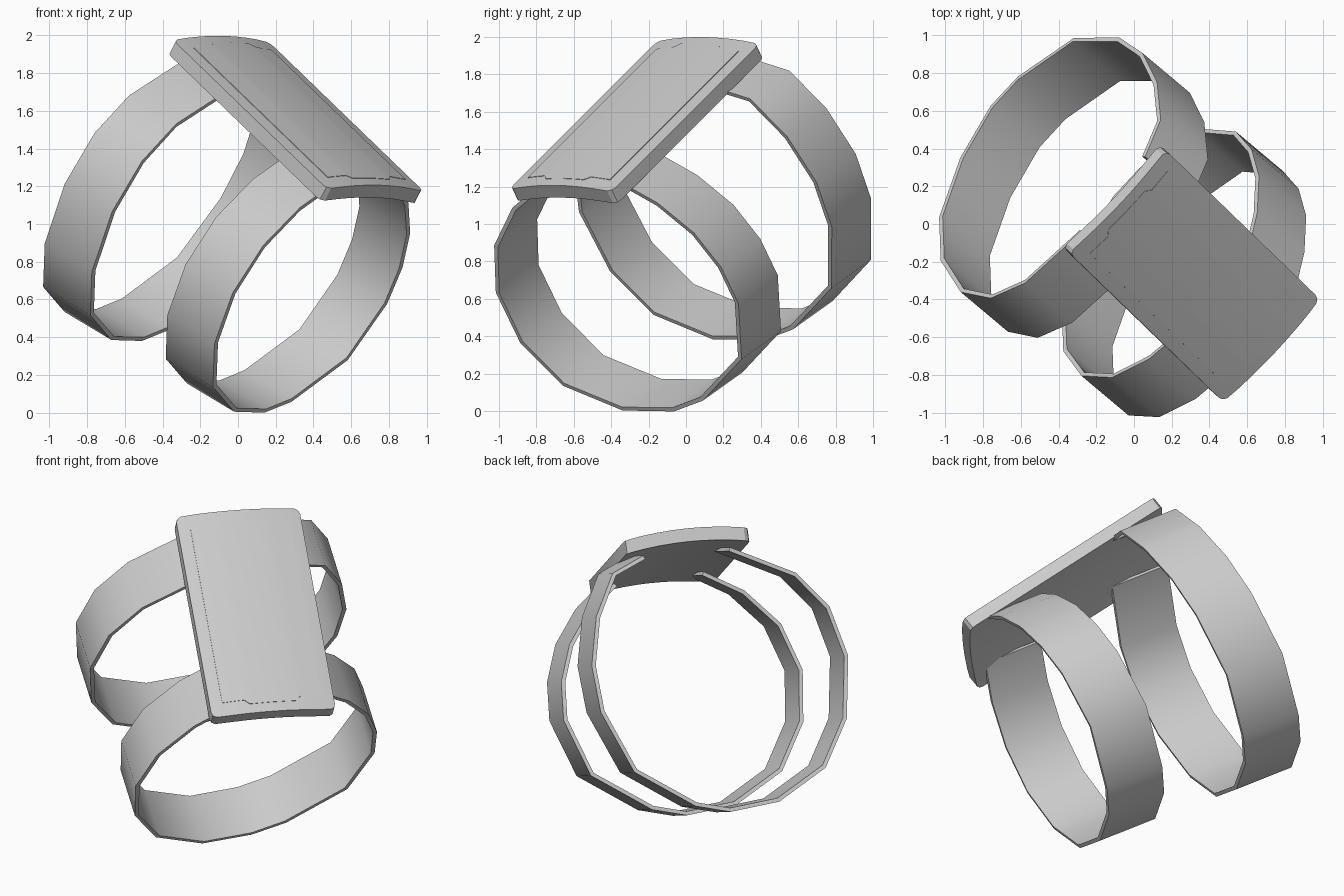
import bpy, bmesh, math
from mathutils import Vector

if "Cube" in bpy.data.objects:
    bpy.data.objects.remove(bpy.data.objects["Cube"])

# Plate frame: U along its length, V across, N outward from its face
U = Vector((0.59, -0.57, -0.57)).normalized()
V = Vector((0.687, 0.727, -0.02))
V = (V - U * V.dot(U)).normalized()
N = U.cross(V)
ORIGIN = Vector((0.325, -0.28, 1.583))
parts = []


def place(a, b, c):
    return ORIGIN + U * a + V * b + N * c


def make(name, verts, faces, angle):
    bm = bmesh.new()
    vs = [bm.verts.new(p) for p in verts]
    for f in faces:
        bm.faces.new([vs[i] for i in f])
    bmesh.ops.recalc_face_normals(bm, faces=bm.faces[:])
    mesh = bpy.data.meshes.new(name)
    bm.to_mesh(mesh)
    bm.free()
    mesh.shade_smooth()
    mesh.set_sharp_from_angle(angle=math.radians(angle))
    ob = bpy.data.objects.new(name, mesh)
    bpy.context.collection.objects.link(ob)
    parts.append(ob)
    return ob


def sweep(name, rings, angle):
    """Skin a row of four-point sections and cap both ends."""
    verts = [p for r in rings for p in r]
    n = len(rings)
    faces = [(0, 1, 2, 3), tuple(4 * n - 4 + k for k in range(4))]
    for i in range(n - 1):
        for k in range(4):
            j = (k + 1) % 4
            faces.append((4 * i + k, 4 * i + j, 4 * i + 4 + j, 4 * i + 4 + k))
    return make(name, verts, faces, angle)


def curved_slab(name, half, top, bottom):
    """Slab arched across its width; half lists (across, half length)."""
    columns = [(-b, l) for b, l in half] + [(0, half[-1][1])]
    columns += [(b, l) for b, l in reversed(half)]
    rings = []
    for b, l in columns:
        arch = 0.034 * (1 - (b / 0.372) ** 2)
        lo, hi = -l - 0.008, l - 0.006
        rings.append([place(lo, b, arch + top), place(hi, b, arch + top),
                      place(hi, b, arch + bottom), place(lo, b, arch + bottom)])
    return sweep(name, rings, 30)


# Arched plate with small rounded corners
curved_slab("plate", [(0.374, 0.652), (0.367, 0.675), (0.345, 0.690), (0.26, 0.692),
                      (0.17, 0.692), (0.08, 0.692)], 0.0, -0.08)

# Very thin face panel with a shallow step at each end
curved_slab("face_panel", [(0.30, 0.60), (0.17, 0.60), (0.14, 0.63)], 0.003, -0.02)

# Faceted straps, open under the plate; profile in (across, outward)
body = [(0.62, -1.17), (0.27, -1.40), (0.06, -1.45), (-0.25, -1.41),
        (-0.56, -1.23), (-0.726, -0.95)]
WIDTH = Vector((0.25, -0.21, -0.15))
THICK = 0.024
MIDDLE = Vector((0, -0.72))


def strap(name, start, end, shift):
    pts = [Vector(p) for p in start + body + end]
    rings = []
    for i, p in enumerate(pts):
        t = (pts[min(i + 1, len(pts) - 1)] - pts[max(i - 1, 0)]).normalized()
        inward = Vector((t.y, -t.x))
        if inward.dot(MIDDLE - p) < 0:
            inward.negate()
        # each strap leans slightly along the plate
        lean = (0.60 - 0.16 * p.x - 0.05 * p.y) if p.x > 0 else (0.55 - 0.18 * p.x - 0.09 * p.y)
        edge = [place(lean, s.x, s.y) + shift for s in (p, p + inward * THICK)]
        rings.append([edge[0], edge[0] - WIDTH, edge[1] - WIDTH, edge[1]])
    return sweep(name, rings, 45)


strap("lower_strap", [(0.33, -0.04), (0.50, -0.18), (0.65, -0.38), (0.73, -0.60), (0.745, -0.83)],
      [(-0.76, -0.64), (-0.66, -0.36), (-0.46, -0.15), (-0.22, -0.02)], Vector((0, 0, 0)))
strap("upper_strap", [(0.40, 0.11), (0.60, 0.02), (0.735, -0.23), (0.80, -0.52), (0.78, -0.80)],
      [(-0.78, -0.58), (-0.70, -0.28), (-0.52, -0.07), (-0.13, 0.11)], Vector((-0.65, 0.48, 0.38)))

# Stand the model on the ground
low = min(v.co.z for o in parts for v in o.data.vertices)
for o in parts:
    for v in o.data.vertices:
        v.co.z -= low
